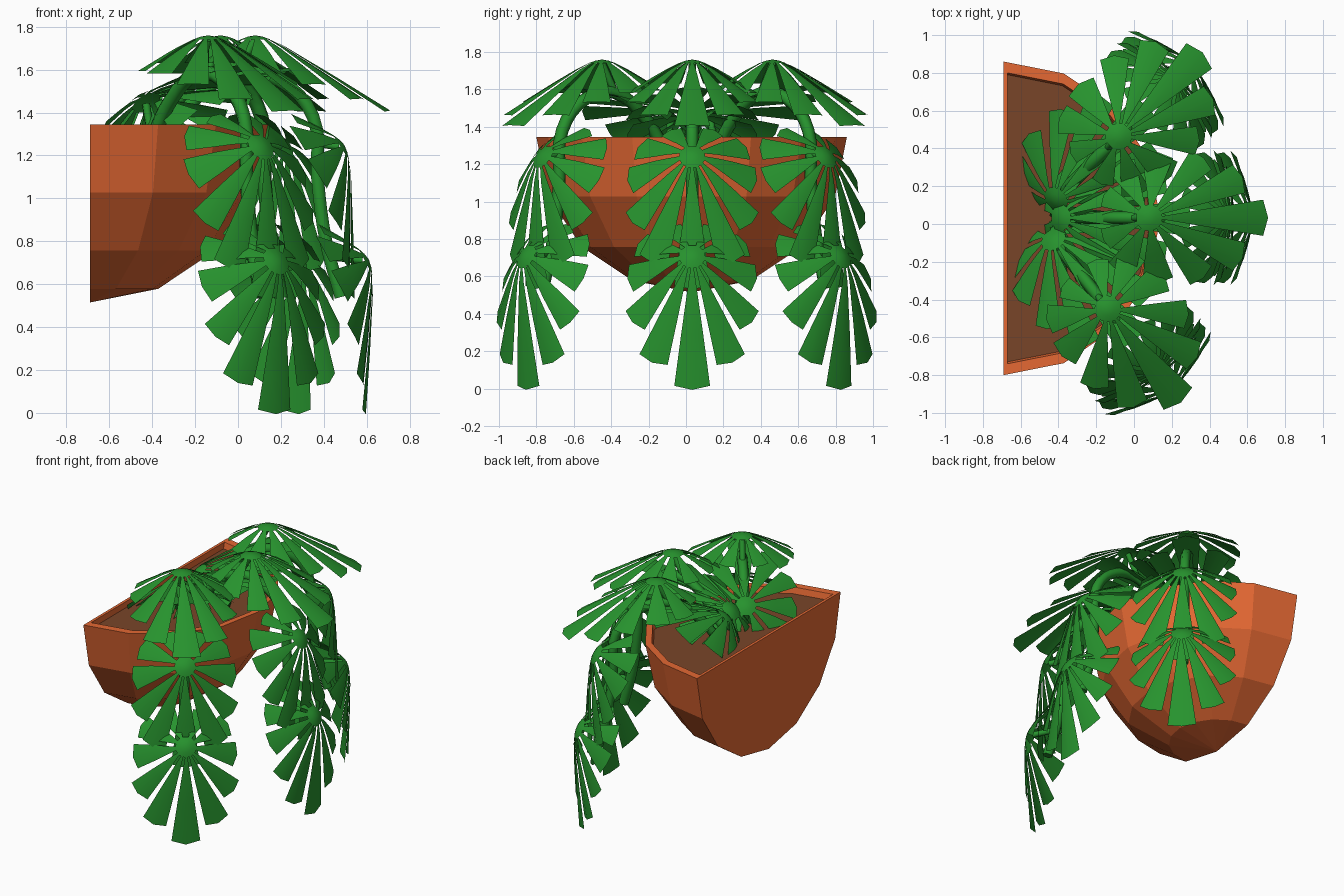
import bpy, bmesh
from math import sin, cos, exp, radians, pi
from mathutils import Matrix, Vector

if "Cube" in bpy.data.objects:
    bpy.data.objects.remove(bpy.data.objects["Cube"])


def material(name, color):
    m = bpy.data.materials.new(name)
    m.diffuse_color = (*color, 1)
    m.use_nodes = True
    m.node_tree.nodes["Principled BSDF"].inputs["Base Color"].default_value = m.diffuse_color
    return m


TERRACOTTA = material("terracotta", (0.78, 0.14, 0.033))
SOIL = material("soil", (0.19, 0.06, 0.022))
GREEN = material("leaf_green", (0.02, 0.29, 0.027))


def add_mesh(name, bm, mat):
    bmesh.ops.recalc_face_normals(bm, faces=bm.faces)
    me = bpy.data.meshes.new(name)
    bm.to_mesh(me)
    bm.free()
    me.materials.append(mat)
    ob = bpy.data.objects.new(name, me)
    bpy.context.collection.objects.link(ob)
    return ob


# Wall pot: low-poly quarter sphere with a flat back and a rim around the soil
PX, PY, PZ, R = -0.69, 0.03, 1.345, 0.83
SOIL_Z = 1.30


def arc(bm, r, z, x0=PX):
    angles = [-pi / 2 + i * pi / 8 for i in range(9)]
    return [bm.verts.new((x0 + r * cos(a), PY + r * sin(a), z)) for a in angles]


def bridge(bm, a, b, closed):
    n = len(a)
    for i in range(n if closed else n - 1):
        j = (i + 1) % n
        bm.faces.new((a[i], a[j], b[j], b[i]))


bm = bmesh.new()
rings = [arc(bm, R * cos(k * pi / 8), PZ - R * sin(k * pi / 8)) for k in range(4)]
bottom = bm.verts.new((PX, PY, PZ - R))
for a, b in zip(rings, rings[1:]):
    bridge(bm, a, b, False)
for i in range(8):
    bm.faces.new((rings[3][i], rings[3][i + 1], bottom))
bm.faces.new([r[0] for r in rings] + [bottom] + [r[-1] for r in reversed(rings)])
inner = arc(bm, R - 0.06, PZ, PX + 0.02)
low = arc(bm, R - 0.07, SOIL_Z, PX + 0.02)
bridge(bm, rings[0], inner, True)
bridge(bm, inner, low, True)
add_mesh("wall_pot", bm, TERRACOTTA)

bm = bmesh.new()
bm.faces.new(arc(bm, R - 0.07, SOIL_Z, PX + 0.02))
add_mesh("soil", bm, SOIL)

# Leaf: umbrella-like fan of wedge fingers (azimuth, length, half angle)
FINGERS = [(0, 0.63, 9), (23.5, 0.54, 9), (48, 0.43, 10.5),
           (82, 0.35, 14), (118, 0.33, 14), (154, 0.27, 13)]
HUB = 0.07


def leaf_point(r, az, lift=0.0):
    drop = 0.65 * r - 0.042 * (1 - exp(-r / 0.07))
    return Vector((r * cos(az), r * sin(az), lift - drop))


def leaf(name, matrix):
    bm = bmesh.new()
    fan = sorted([(s * a, l, h) for a, l, h in FINGERS for s in (1, -1) if a or s > 0])
    center = bm.verts.new(leaf_point(0, 0))
    inner_ring, hub_ring = [], []
    for az, length, half in fan:
        a, h = radians(az), radians(half)
        inner_ring += [bm.verts.new(leaf_point(0.035, a + t * h * 0.8)) for t in (-1, 0, 1)]
        rows = []
        for r, width in ((HUB, 0.75), (0.14, 0.92), (length * 0.6, 1), (length, 1)):
            edge = 0.97 if r == length else 1
            rows.append([bm.verts.new(leaf_point(r * k, a + t * h * width, lift))
                         for t, k, lift in ((-1, edge, 0), (0, 1, 0.03 * (r - HUB)),
                                            (1, edge, 0))])
        for p, q in zip(rows, rows[1:]):
            bridge(bm, p, q, False)
        hub_ring += rows[0]
    bridge(bm, inner_ring, hub_ring, True)
    for i, v in enumerate(inner_ring):
        bm.faces.new((center, v, inner_ring[(i + 1) % len(inner_ring)]))
    bm.transform(matrix)
    for f in bm.faces:
        f.smooth = True
    add_mesh(name, bm, GREEN)


# Stems: round tubes along smooth curves in each plant's own plane
def stem(name, matrix, points, radius):
    cu = bpy.data.curves.new(name, "CURVE")
    cu.dimensions = "3D"
    cu.bevel_depth = radius
    cu.bevel_resolution = 1
    cu.resolution_u = 4
    cu.use_fill_caps = True
    sp = cu.splines.new("BEZIER")
    sp.bezier_points.add(len(points) - 1)
    for bp, (d, z) in zip(sp.bezier_points, points):
        bp.co = matrix @ Vector((d, 0, z))
        bp.handle_left_type = bp.handle_right_type = "AUTO"
    cu.materials.append(GREEN)
    bpy.context.collection.objects.link(bpy.data.objects.new(name, cu))


MAIN = [(0.15, 1.28), (0.27, 1.44), (0.48, 1.58), (0.68, 1.55),
        (0.84, 1.38), (0.86, 1.10), (0.90, 0.80), (0.97, 0.54)]
STALKS = [[(0.15, 1.28), (0.12, 1.36), (0.10, 1.44)], [(0.48, 1.58), (0.57, 1.74)],
          [(0.84, 1.26), (0.96, 1.24)], [(0.91, 0.73), (1.07, 0.71)]]
# Leaf hubs: distance along the plant, height, forward pitch
LEAVES = [("base_leaf", 0.09, 1.46, -42), ("top_leaf", 0.57, 1.76, 0),
          ("middle_leaf", 0.985, 1.25, 57), ("lower_leaf", 1.10, 0.715, 62)]

# Three trailing plants fanning out from the back of the pot
for side, angle, x0, y0 in (("right", -52, -0.49, 0.0), ("middle", 0, -0.49, 0.033),
                            ("left", 45, -0.485, 0.06)):
    frame = Matrix.Translation((x0, y0, 0)) @ Matrix.Rotation(radians(angle), 4, "Z")
    stem(side + "_main_stem", frame, MAIN, 0.034)
    for i, pts in enumerate(STALKS):
        stem(f"{side}_leaf_stalk_{i + 1}", frame, pts, 0.02)
    for part, d, z, pitch in LEAVES:
        leaf(f"{side}_{part}", frame @ Matrix.Translation((d, 0, z))
             @ Matrix.Rotation(radians(pitch), 4, "Y"))
